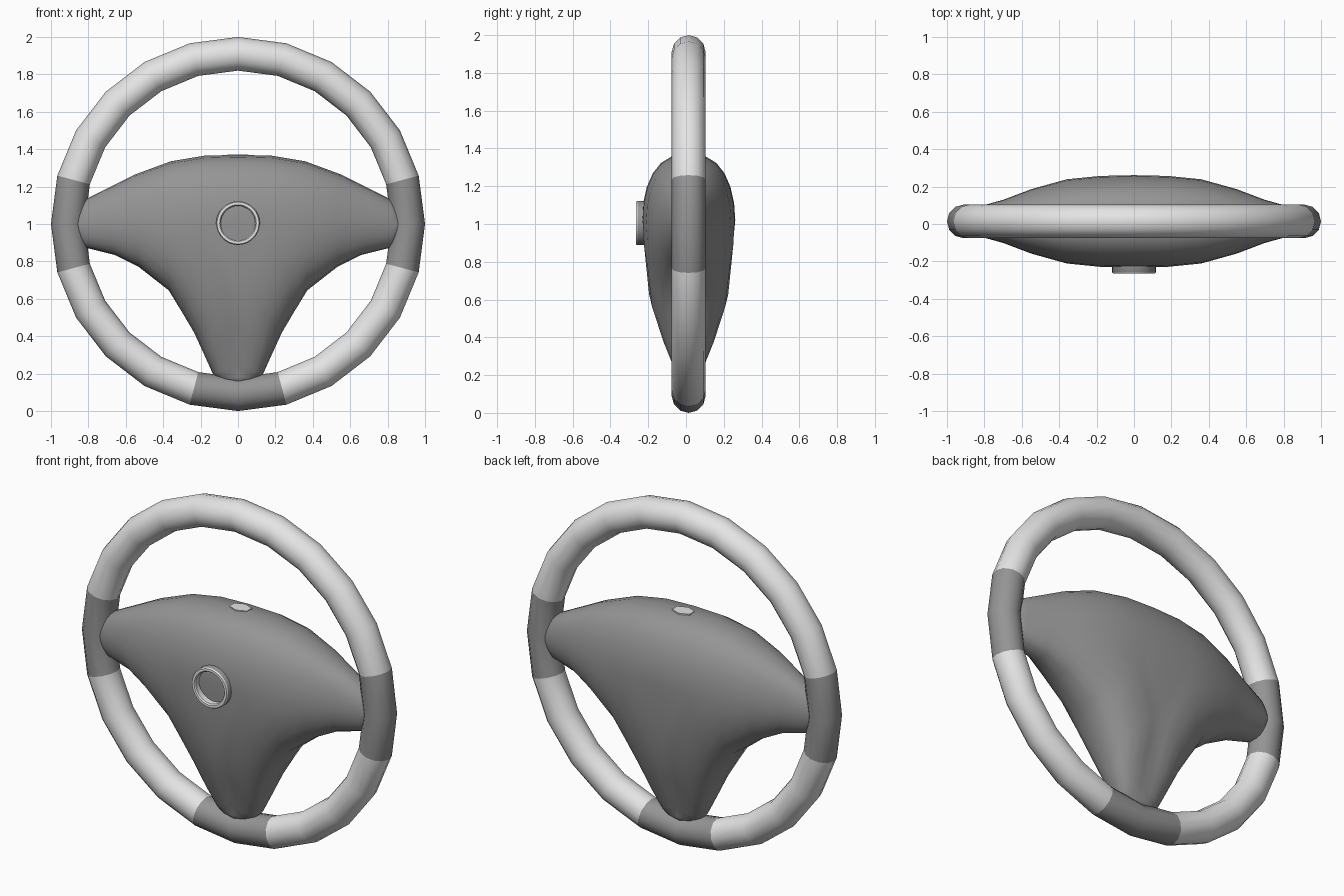
import bpy, bmesh, math
from mathutils import Vector

cube = bpy.data.objects.get("Cube")
if cube:
    bpy.data.objects.remove(cube, do_unlink=True)

MID_Y = 0.014


def material(name, value):
    m = bpy.data.materials.new(name)
    m.use_nodes = True
    colour = (value, value, value, 1)
    m.diffuse_color = colour
    m.node_tree.nodes["Principled BSDF"].inputs["Base Color"].default_value = colour
    return m


light = material("light grey", 0.78)
dark = material("dark grey", 0.3)


def finish(name, bm, angle):
    bmesh.ops.remove_doubles(bm, verts=bm.verts, dist=0.0005)
    bmesh.ops.recalc_face_normals(bm, faces=bm.faces)
    mesh = bpy.data.meshes.new(name)
    bm.to_mesh(mesh)
    bm.free()
    mesh.materials.append(light)
    mesh.materials.append(dark)
    ob = bpy.data.objects.new(name, mesh)
    bpy.context.collection.objects.link(ob)
    bpy.ops.object.select_all(action="DESELECT")
    ob.select_set(True)
    bpy.context.view_layer.objects.active = ob
    bpy.ops.object.shade_smooth_by_angle(angle=math.radians(angle))
    return ob


def lathe(bm, profile, centre, steps):
    """Closed (radius, y) profile turned about the y axis."""
    def ring(i):
        a = math.tau * i / steps
        return [bm.verts.new(centre + Vector((r * math.sin(a), y, r * math.cos(a))))
                for r, y in profile]
    for i in range(steps):
        a, b = ring(i), ring(i + 1)
        for j in range(len(profile)):
            k = (j + 1) % len(profile)
            bm.faces.new((a[j], a[k], b[k], b[j]))


# Rim: round tube, dark where the three arms meet it
bm = bmesh.new()
tube = [(0.91 + 0.09 * math.cos(math.tau * i / 12), 0.09 * math.sin(math.tau * i / 12))
        for i in range(12)]
lathe(bm, tube, Vector((0, MID_Y, 1)), 24)
for f in bm.faces:
    c = f.calc_center_median()
    angle = math.degrees(math.atan2(c.z - 1, abs(c.x)))
    f.material_index = 1 if abs(angle) < 15 or angle < -75 else 0
finish("rim", bm, 60)

# Hub: swollen body with ribs running from a T-shaped spine to the outline
# Spine points: x, z, half thickness
spine = [(0, 1.02, .247), (.18, 1.02, .243), (.36, 1.01, .225), (.55, 1, .172),
         (.7, 1, .115), (.82, 1, .082), (.85, 1, .07),
         (0, .7, .215), (0, .45, .148), (0, .25, .08), (0, .19, .065)]
# Outline points: x, z, spine index
outline = [(0, 1.37, 0), (.18, 1.365, 1), (.36, 1.335, 2), (.55, 1.265, 3),
           (.7, 1.19, 4), (.82, 1.13, 5), (.86, 1.08, 6), (.875, 1, 6),
           (.86, .92, 6), (.82, .875, 5), (.66, .835, 4), (.53, .77, 3),
           (.37, .645, 2), (.3, .53, 1), (.235, .42, 7), (.18, .3, 8),
           (.135, .2, 9), (.1, .165, 10), (0, .14, 10)]
LEVELS = 6


def rib(bm, station, sx, sy):
    x, z, s = station
    px, pz, thick = spine[s]
    verts = []
    for i in range(LEVELS + 1):
        a = math.pi / 2 * i / LEVELS
        t = math.sin(a)
        depth = thick * max(math.cos(a), 0) ** 0.75 if i < LEVELS else 0
        verts.append(bm.verts.new((sx * (px + (x - px) * t),
                                   MID_Y + sy * depth, pz + (z - pz) * t)))
    return verts


bm = bmesh.new()
for sx in (-1, 1):
    for sy in (-1, 1):
        for first, second in zip(outline, outline[1:]):
            a, b = rib(bm, first, sx, sy), rib(bm, second, sx, sy)
            for i in range(LEVELS):
                bm.faces.new((a[i], a[i + 1], b[i + 1], b[i]))
        # Panel where the arms and the leg meet
        bm.faces.new([bm.verts.new((sx * spine[s][0], MID_Y + sy * spine[s][2], spine[s][1]))
                      for s in (0, 1, 7)])
for f in bm.faces:
    f.material_index = 1
finish("hub", bm, 80)

# Badge ring: raised bright ring with a dark outer wall
bm = bmesh.new()
lathe(bm, [(.117, -.2), (.117, -.258), (.112, -.265), (.098, -.265), (.092, -.258), (.092, -.2)],
      Vector((0, 0, 1.005)), 32)
for f in bm.faces:
    c = f.calc_center_median()
    f.material_index = 1 if math.hypot(c.x, c.z - 1.005) > 0.115 else 0
finish("badge_ring", bm, 40)

# Small bright plate on top of the hub
bm = bmesh.new()
bmesh.ops.create_cone(bm, cap_ends=True, segments=6, radius1=.065, radius2=.065, depth=.008)
for v in bm.verts:
    v.co = Vector((v.co.x, v.co.y * 0.7 + MID_Y + 0.01, v.co.z + 1.367))
finish("top_plate", bm, 30)
